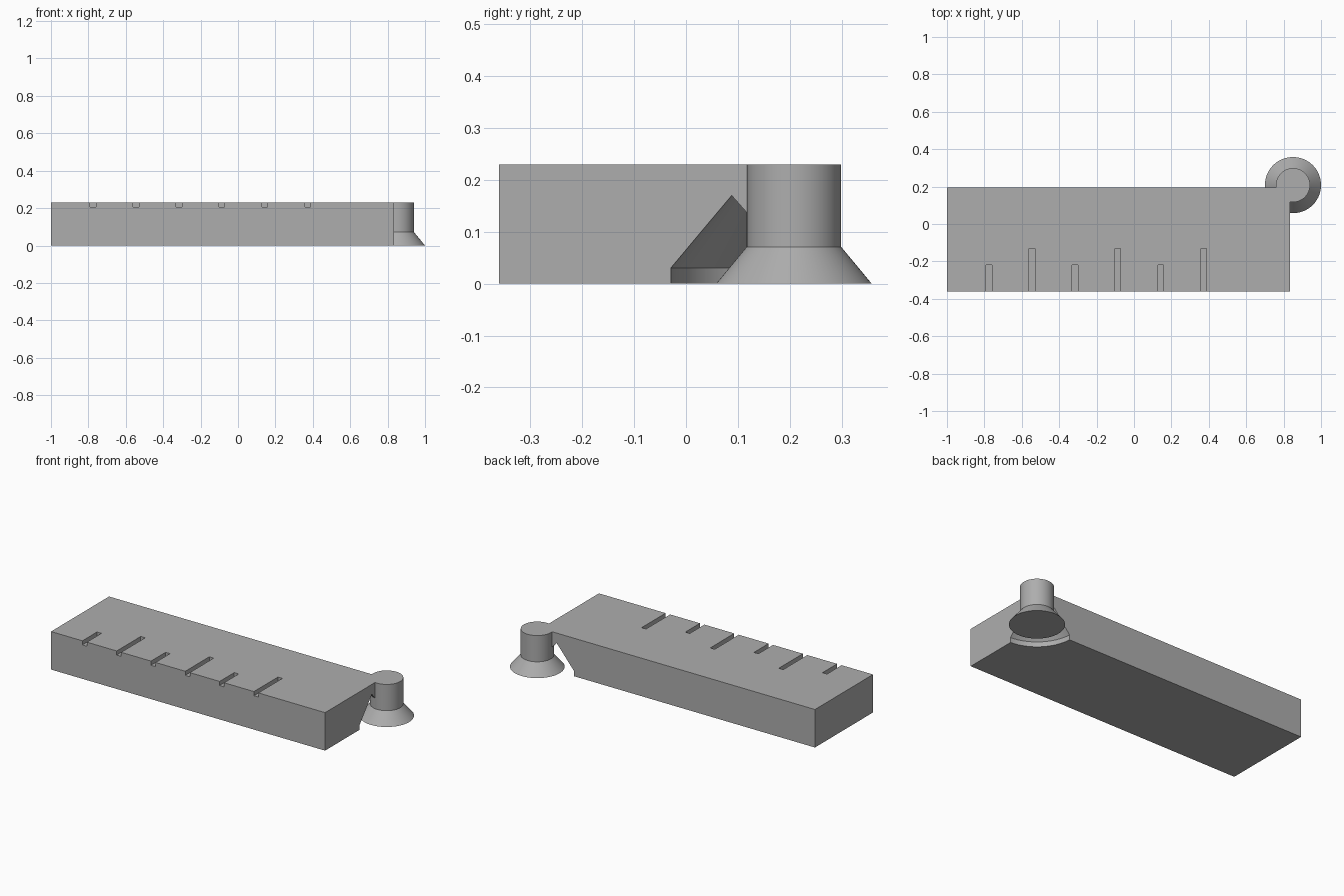
import bpy, bmesh, math
from mathutils import Matrix, Vector

if "Cube" in bpy.data.objects:
    bpy.data.objects.remove(bpy.data.objects["Cube"], do_unlink=True)

GREY = (0.42, 0.42, 0.42, 1)
mat = bpy.data.materials.new("grey")
mat.use_nodes = True
mat.diffuse_color = GREY
mat.node_tree.nodes["Principled BSDF"].inputs["Base Color"].default_value = GREY

TOP = 0.23
POST = Vector((0.85, 0.208, 0))


def make(name, bm):
    bmesh.ops.recalc_face_normals(bm, faces=bm.faces)
    mesh = bpy.data.meshes.new(name)
    bm.to_mesh(mesh)
    bm.free()
    mesh.materials.append(mat)
    ob = bpy.data.objects.new(name, mesh)
    bpy.context.collection.objects.link(ob)
    return ob


def box(name, lo, hi):
    lo, hi = Vector(lo), Vector(hi)
    bm = bmesh.new()
    bmesh.ops.create_cube(bm, size=1, matrix=Matrix.Translation((lo + hi) / 2)
                          @ Matrix.Diagonal((*(hi - lo), 1)))
    return make(name, bm)


def lathe(name, profile, steps=72):
    """Turn (radius, height) points about the post axis, with flat end caps."""
    bm = bmesh.new()
    rings = []
    for r, z in profile:
        rings.append([bm.verts.new(POST + Vector((r * math.cos(a), r * math.sin(a), z)))
                      for a in (math.tau * i / steps for i in range(steps))])
    for low, high in zip(rings, rings[1:]):
        for i in range(steps):
            j = (i + 1) % steps
            bm.faces.new((low[i], low[j], high[j], high[i]))
    bm.faces.new(rings[0][::-1])
    bm.faces.new(rings[-1])
    return make(name, bm)


def combine(target, other, operation):
    """Apply a boolean and remove the operand."""
    mod = target.modifiers.new(operation.lower(), "BOOLEAN")
    mod.operation = operation
    mod.solver = "EXACT"
    mod.object = other
    bpy.context.view_layer.objects.active = target
    bpy.ops.object.modifier_apply(modifier=mod.name)
    bpy.data.objects.remove(other, do_unlink=True)


# Main slab
block = box("block", (-1, -0.36, 0), (0.835, 0.195, TOP))

# Alternating short and long slots along the front edge
for i in range(6):
    x = -0.775 + 0.2297 * i
    end = -0.13 if i % 2 else -0.22
    combine(block, box("slot_cutter", (x - 0.015, -0.4, 0.205), (x + 0.015, end, 0.3)),
            "DIFFERENCE")

# Undercut that clears the flared foot
recess = lathe("recess_cutter", [(0.238, -0.05), (0.238, 0.03), (0.121, 0.17), (0.07, 0.112)])
combine(block, recess, "DIFFERENCE")

# Corner post with flared foot
post = lathe("corner_post", [(0.15, 0), (0.091, 0.071), (0.091, TOP)])
combine(block, post, "UNION")

bpy.ops.object.select_all(action="DESELECT")
block.select_set(True)
bpy.context.view_layer.objects.active = block
bpy.ops.object.shade_smooth_by_angle(angle=math.radians(30))
block.name = "slotted_block_with_post"
